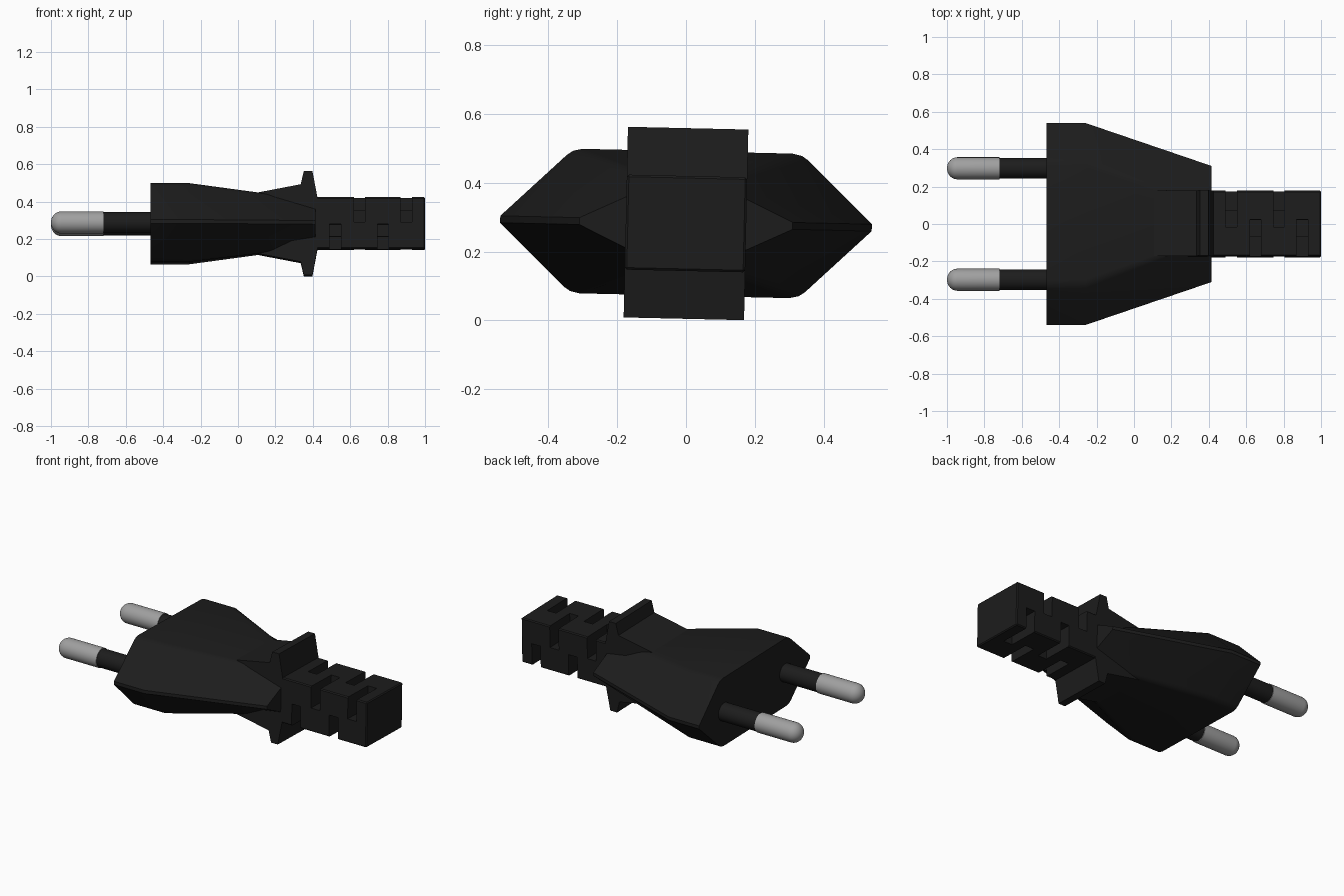
import bpy, bmesh, math
from mathutils import Matrix

if "Cube" in bpy.data.objects:
    bpy.data.objects.remove(bpy.data.objects["Cube"])

# whole plug sits at mid height and is rolled slightly about its length
PLACE = Matrix.Translation((0, 0, 0.2815)) @ Matrix.Rotation(math.radians(-1.3), 4, 'X')


def material(name, v):
    m = bpy.data.materials.new(name)
    m.diffuse_color = (v, v, v, 1)
    m.use_nodes = True
    m.node_tree.nodes["Principled BSDF"].inputs["Base Color"].default_value = m.diffuse_color
    return m


BLACK = material("black_plastic", 0.012)
METAL = material("pin_metal", 0.35)


def finish(name, bm, mat):
    bmesh.ops.recalc_face_normals(bm, faces=bm.faces)
    bm.transform(PLACE)
    me = bpy.data.meshes.new(name)
    bm.to_mesh(me)
    bm.free()
    me.materials.append(mat)
    ob = bpy.data.objects.new(name, me)
    bpy.context.collection.objects.link(ob)
    return ob


def loft(bm, rings, closed=False):
    """Skin a list of equal-length point rings, capping ends."""
    vs = [[bm.verts.new(p) for p in r] for r in rings]
    n = len(vs[0])
    for a, b in zip(vs, vs[1:]):
        for i in range(n):
            j = (i + 1) % n
            bm.faces.new((a[i], a[j], b[j], b[i]))
    bm.faces.new(vs[0])
    bm.faces.new(vs[-1][::-1])


def smooth(ob, deg):
    bpy.ops.object.select_all(action='DESELECT')
    ob.select_set(True)
    bpy.context.view_layer.objects.active = ob
    bpy.ops.object.shade_smooth_by_angle(angle=math.radians(deg))


# body: flattened hexagon with eased corners, tapering towards the cable
def body_ring(x, quarter):
    q = quarter
    pts = q + [(-y, z) for y, z in q[::-1]]
    pts += [(-y, -z) for y, z in q] + [(y, -z) for y, z in q[::-1]]
    return [(x, y, z) for y, z in pts]


wide = [(0.54, 0.010), (0.35, 0.192), (0.332, 0.204), (0.305, 0.21)]
end = [(0.31, 0.010), (0.09, 0.114), (0.08, 0.121), (0.065, 0.124)]
bm = bmesh.new()
loft(bm, [body_ring(-0.468, wide), body_ring(-0.26, wide), body_ring(0.415, end)])
smooth(finish("plug_body", bm, BLACK), 25)

# collar: wedge rising out of the body into a flange, above and below
top = [(0.105, 0.163), (0.335, 0.207), (0.352, 0.277), (0.398, 0.277), (0.425, 0.135)]
outline = top + [(x, -z) for x, z in top[::-1]]
bm = bmesh.new()
loft(bm, [[(x, y, z) for x, z in outline] for y in (-0.175, 0.175)])
finish("grip_collar", bm, BLACK)

# strain relief: square sleeve with staggered slots round a core
bm = bmesh.new()
bmesh.ops.create_cube(bm, size=1, matrix=Matrix.Translation((0.7, 0, 0))
                      @ Matrix.Diagonal((0.6, 0.35, 0.276, 1)))
relief = finish("strain_relief", bm, BLACK)

slot = [(-0.25, 0.005), (-0.07, 0.005), (-0.07, 0.07), (0.02, 0.07), (0.02, 0.25), (-0.25, 0.25)]
bm = bmesh.new()
for i, x in enumerate((0.49, 0.62, 0.745, 0.87)):
    side = 1 if i % 2 else -1
    for s in (1, -1):
        loft(bm, [[(xx, side * s * y, s * z) for y, z in slot] for xx in (x, x + 0.06)])
cutter = finish("slot_cutter", bm, BLACK)
cutter.hide_render = True
cutter.hide_set(True)

bev = relief.modifiers.new("edge", 'BEVEL')
bev.width = 0.006
bev.segments = 1
cut = relief.modifiers.new("slots", 'BOOLEAN')
cut.operation = 'DIFFERENCE'
cut.solver = 'EXACT'
cut.object = cutter


# pins: black insulated shank and rounded metal tip
def turned(name, profile, y, mat):
    n = 32
    bm = bmesh.new()
    loft(bm, [[(x, y + r * math.cos(2 * math.pi * k / n), r * math.sin(2 * math.pi * k / n))
               for k in range(n)] for x, r in profile])
    smooth(finish(name, bm, mat), 35)


R, DOME = 0.059, 0.055
tip = [(-1 + DOME * (1 - math.sin(a)), max(R * math.cos(a), 0.002))
       for a in [math.radians(90 - 11.25 * k) for k in range(9)]]
tip.append((-0.718, R))
for label, y in (("left", 0.298), ("right", -0.298)):
    turned("pin_shank_" + label, [(-0.72, 0.055), (-0.46, 0.055)], y, BLACK)
    turned("pin_tip_" + label, tip, y, METAL)
